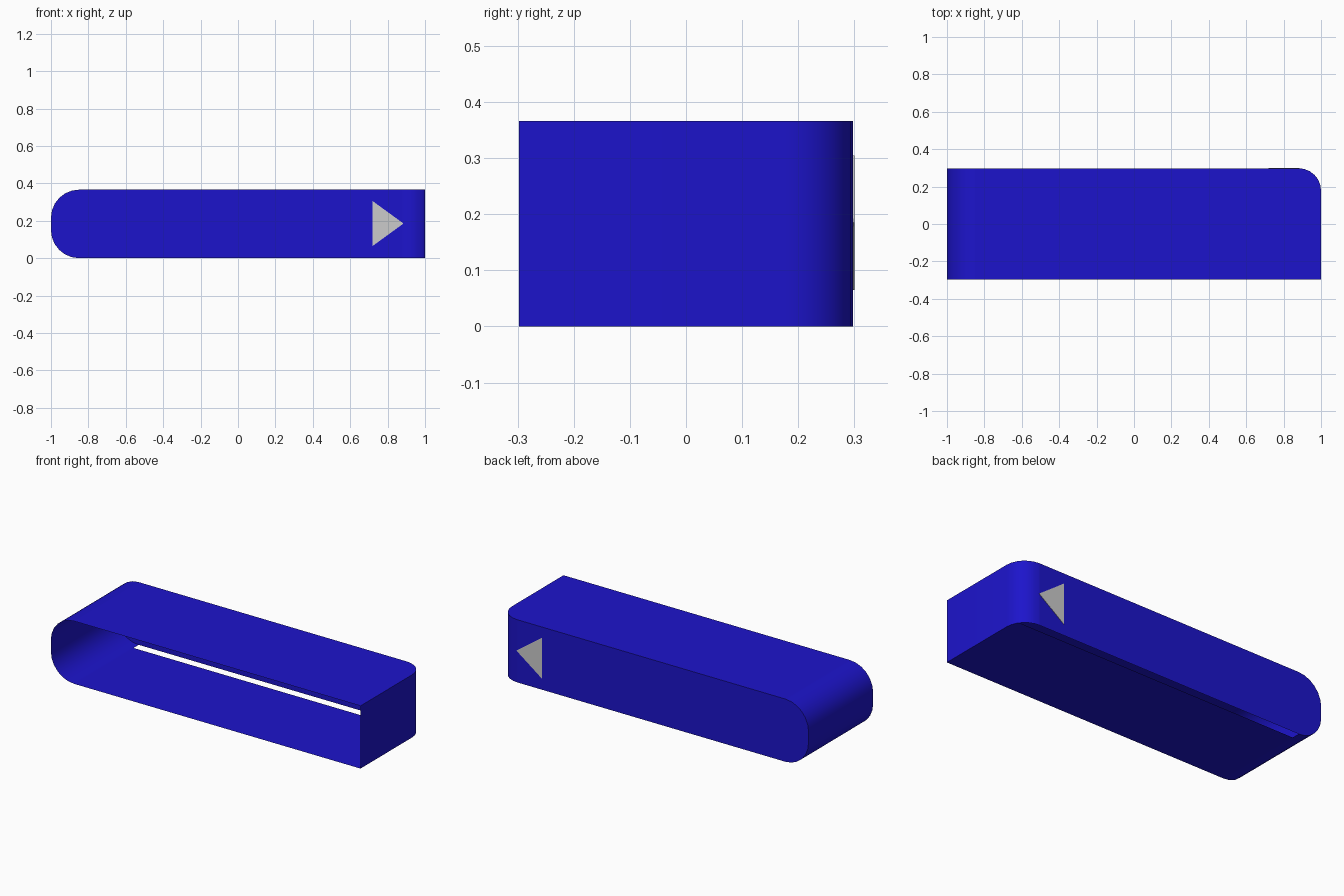
import bpy, math

if "Cube" in bpy.data.objects:
    bpy.data.objects.remove(bpy.data.objects["Cube"])

X, Y, H = 1.0, 0.298, 0.366      # half length, half depth, height
R_CAP, R_COR = 0.15, 0.12        # rounding of left cap and of back right corner
SLIT_Y = 0.25                    # floor stops here, leaving a slit at the back


def material(name, rgb):
    m = bpy.data.materials.new(name)
    m.diffuse_color = (*rgb, 1)
    m.use_nodes = True
    m.node_tree.nodes["Principled BSDF"].inputs["Base Color"].default_value = m.diffuse_color
    return m


blue = material("blue", (0.012, 0.007, 0.6))


def arc(cx, cy, r, a0, a1, n=6):
    return [(cx + r * math.cos(math.radians(a0 + (a1 - a0) * i / n)),
             cy + r * math.sin(math.radians(a0 + (a1 - a0) * i / n))) for i in range(n + 1)]


def add(name, verts, faces, mat=None, smooth=False):
    me = bpy.data.meshes.new(name)
    me.from_pydata(verts, [], faces)
    if smooth:
        me.shade_smooth()
    ob = bpy.data.objects.new(name, me)
    bpy.context.collection.objects.link(ob)
    if mat:
        me.materials.append(mat)
    return ob


def panel(name, verts, mat):
    return add(name, verts, [range(len(verts))], mat)


def strip(name, a, b, mat):
    n = len(a)
    return add(name, a + b, [(i, i + 1, n + i + 1, n + i) for i in range(n - 1)], mat, True)


# side outline of the left cap (x, z), top to bottom
cap = (arc(-X + R_CAP, H - R_CAP, R_CAP, 90, 180)
       + arc(-X + R_CAP, R_CAP, R_CAP, 180, 270))
strip("left_cap", [(x, Y, z) for x, z in cap], [(x, -Y, z) for x, z in cap], blue)

# plan outline of the right end (x, y), front to back
end = [(X, -Y)] + arc(X - R_COR, Y - R_COR, R_COR, 0, 90)
strip("right_end", [(x, y, 0) for x, y in end], [(x, y, H) for x, y in end], blue)

# flat top with its rounded corner
xl = -X + R_CAP
panel("top", [(xl, -Y, H)] + [(x, y, H) for x, y in end] + [(xl, Y, H)], blue)

# floor, cut short along the back
cut = X - R_COR + math.sqrt(R_COR ** 2 - (SLIT_Y - Y + R_COR) ** 2)
floor = [(x, y) for x, y in end if y < SLIT_Y] + [(cut, SLIT_Y), (xl, SLIT_Y), (xl, -Y)]
panel("floor", [(x, y, 0) for x, y in floor][::-1], blue)

# back wall following the cap outline
xr = X - R_COR
panel("back_wall", [(xr, Y, H)] + [(x, Y, z) for x, z in cap] + [(xr, Y, 0)], blue)

# grey arrow showing on both sides of the back wall
tri = [(0.72, 0.065), (0.885, 0.185), (0.72, 0.305)]
add("arrow", [(x, Y - 0.0025, z) for x, z in tri] + [(x, Y + 0.002, z) for x, z in tri],
    [(0, 1, 2), (5, 4, 3), (0, 3, 4, 1), (1, 4, 5, 2), (2, 5, 3, 0)])
